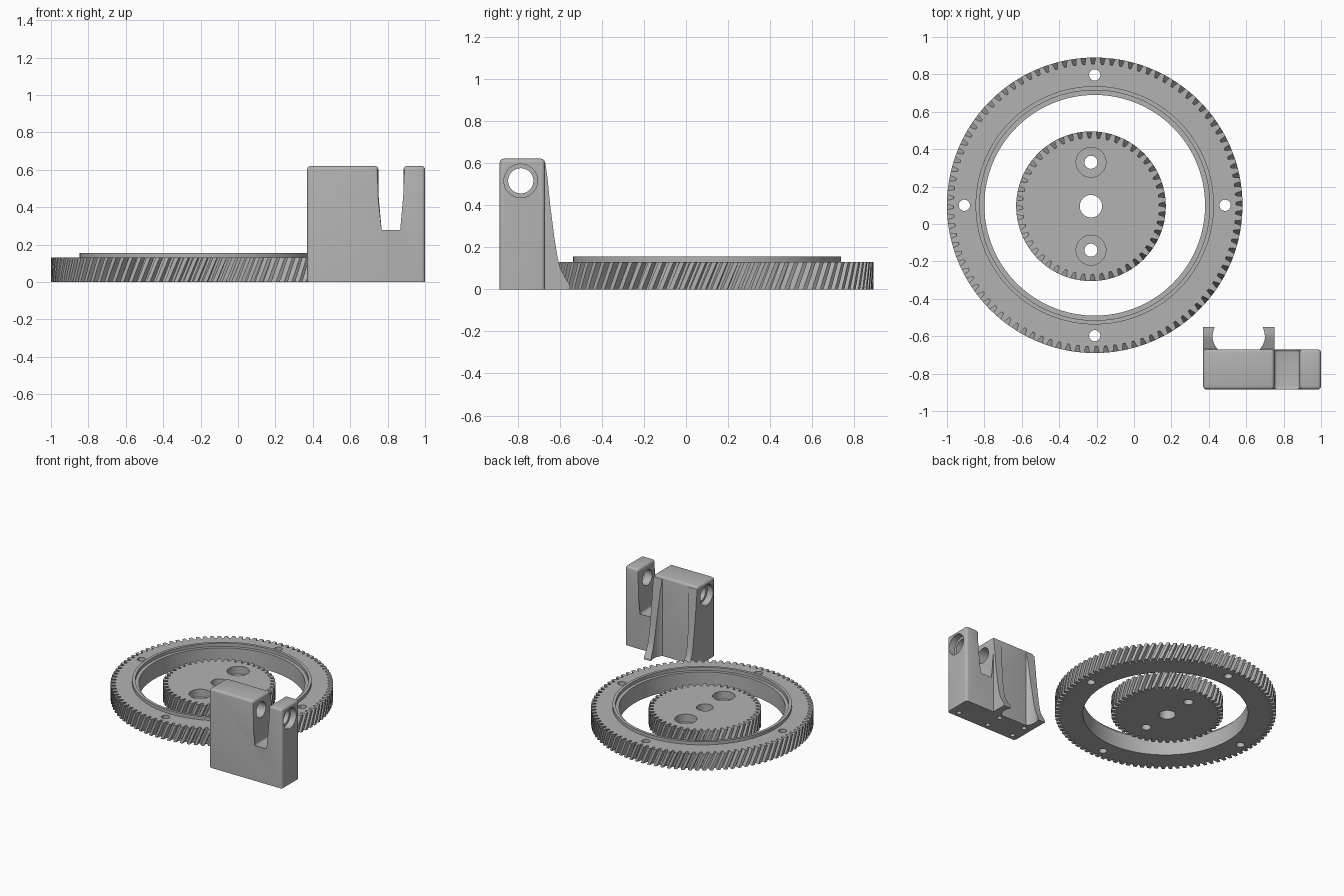
import bpy, bmesh
from math import cos, sin, pi, radians
from mathutils import Matrix, Vector

cube = bpy.data.objects.get("Cube")
if cube:
    bpy.data.objects.remove(cube, do_unlink=True)

grey = bpy.data.materials.new("plain_grey")
grey.use_nodes = True
grey.diffuse_color = (0.45, 0.45, 0.45, 1)
grey.node_tree.nodes["Principled BSDF"].inputs["Base Color"].default_value = (0.45, 0.45, 0.45, 1)


def make(name, bm):
    bmesh.ops.recalc_face_normals(bm, faces=bm.faces)
    mesh = bpy.data.meshes.new(name)
    bm.to_mesh(mesh)
    bm.free()
    mesh.materials.append(grey)
    ob = bpy.data.objects.new(name, mesh)
    bpy.context.collection.objects.link(ob)
    return ob


def loft(loops):
    """Closed solid through a list of equal-length point loops."""
    bm = bmesh.new()
    rings = [[bm.verts.new(p) for p in loop] for loop in loops]
    n = len(rings[0])
    for a, b in zip(rings, rings[1:]):
        for i in range(n):
            j = (i + 1) % n
            bm.faces.new((a[i], a[j], b[j], b[i]))
    bm.faces.new(rings[0])
    bm.faces.new(rings[-1])
    return bm


def cylinder(name, start, end, r, sides=48):
    start, end = Vector(start), Vector(end)
    axis = end - start
    bm = bmesh.new()
    bmesh.ops.create_cone(bm, cap_ends=True, segments=sides, radius1=r, radius2=r,
                          depth=axis.length,
                          matrix=Matrix.Translation((start + end) / 2)
                          @ axis.to_track_quat('Z', 'Y').to_matrix().to_4x4())
    return make(name, bm)


def cut(ob, cutters):
    """Subtract each cutter, apply, and remove it."""
    for c in cutters:
        c.hide_render = True
        mod = ob.modifiers.new("cut", 'BOOLEAN')
        mod.operation, mod.solver, mod.object = 'DIFFERENCE', 'EXACT', c
        bpy.context.view_layer.objects.active = ob
        bpy.ops.object.modifier_apply(modifier=mod.name)
        bpy.data.objects.remove(c, do_unlink=True)


def smooth(ob):
    bpy.ops.object.select_all(action='DESELECT')
    ob.select_set(True)
    bpy.context.view_layer.objects.active = ob
    bpy.ops.object.shade_smooth_by_angle(angle=radians(28))


def helical_gear(name, cx, cy, tip, root, teeth, height, lean):
    steps = 4
    loops = []
    for k in range(steps + 1):
        z = height * k / steps
        twist = lean * z / tip
        loop = []
        for t in range(teeth):
            for f, r in ((0, root), (0.27, root), (0.42, tip), (0.85, tip)):
                a = (t + f) * 2 * pi / teeth + twist
                loop.append((cx + r * cos(a), cy + r * sin(a), z))
        loops.append(loop)
    return make(name, loft(loops))


def drill(x, y, r, z0=-0.1, z1=0.3, sides=32):
    return cylinder("drill", (x, y, z0), (x, y, z1), r, sides)


# Large ring gear with four screw holes
H = 0.13
RX, RY = -0.21, 0.10
ring = helical_gear("ring_gear", RX, RY, 0.79, 0.755, 96, H, 0.42)
cut(ring, [drill(RX, RY, 0.59, sides=128)]
    + [drill(RX + 0.697 * cos(k * pi / 2), RY + 0.697 * sin(k * pi / 2), 0.03) for k in range(4)])
smooth(ring)

# Raised lip on the ring gear
lip = cylinder("ring_lip", (RX, RY, H - 0.01), (RX, RY, 0.155), 0.637, 128)
cut(lip, [drill(RX, RY, 0.615, sides=128)])
smooth(lip)

# Small gear with axle hole and two counterbored holes
GX, GY = -0.23, 0.095
gear = helical_gear("small_gear", GX, GY, 0.40, 0.365, 48, H, 0.42)
tools = [drill(GX, GY, 0.06)]
for s in (-1, 1):
    tools += [drill(GX, GY + s * 0.235, 0.035), drill(GX, GY + s * 0.235, 0.08, z0=0.07)]
cut(gear, tools)
smooth(gear)

# Slotted bracket: profile extruded front to back, edges rounded except the base
X0, X1, Y0, Y1, TOP = 0.37, 1.0, -0.885, -0.67, 0.62
profile = [(X0, 0), (X1, 0), (X1, TOP), (0.885, TOP), (0.885, 0.26),
           (0.75, 0.26), (0.75, TOP), (X0, TOP)]
bm = loft([[(x, y, z) for x, z in profile] for y in (Y0, Y1)])
edges = [e for e in bm.edges if max(v.co.z for v in e.verts) > 0.01]
bmesh.ops.bevel(bm, geom=edges, offset=0.018, segments=4, profile=0.5, affect='EDGES')
bracket = make("bracket", bm)

# Axle bore with a recess at each end, and screw holes in the base
BY, BZ = -0.785, 0.515
bores = [cylinder("bore", (a, BY, BZ), (b, BY, BZ), r)
         for a, b, r in ((0.2, 1.2, 0.06), (0.2, X0 + 0.05, 0.08), (X1 - 0.05, 1.2, 0.08))]
bores += [drill(x, y, 0.018, z1=0.12, sides=20)
          for x, y in ((0.93, -0.84), (0.66, -0.84), (0.43, -0.84), (0.66, -0.71), (0.43, -0.71))]
cut(bracket, bores)
smooth(bracket)


# Pair of mirrored guide ribs on the back of the bracket
def rib_width(y):
    d = y + 0.605
    return 0.05 + (6.5 * d * d if d < 0 else 4.0 * d * d)


edge = [(0, -0.55), (0.015, -0.55), (0.03, -0.558), (0.06, -0.577), (0.1, -0.597),
        (0.15, -0.610), (0.25, -0.626), (0.4, -0.645), (0.52, -0.657), (0.6, -0.668)]
for name, x, side in (("right_rib", X0, 1), ("left_rib", 0.75, -1)):
    loops = []
    for z, back in edge:
        inner = [-0.67 + (back + 0.67) * k / 8 for k in range(9)]
        loop = [(x, -0.69, z), (x + side * 0.075, -0.69, z)]
        loop += [(x + side * rib_width(y), y, z) for y in inner]
        loop += [(x, back, z)]
        loops.append(loop)
    smooth(make(name, loft(loops)))
